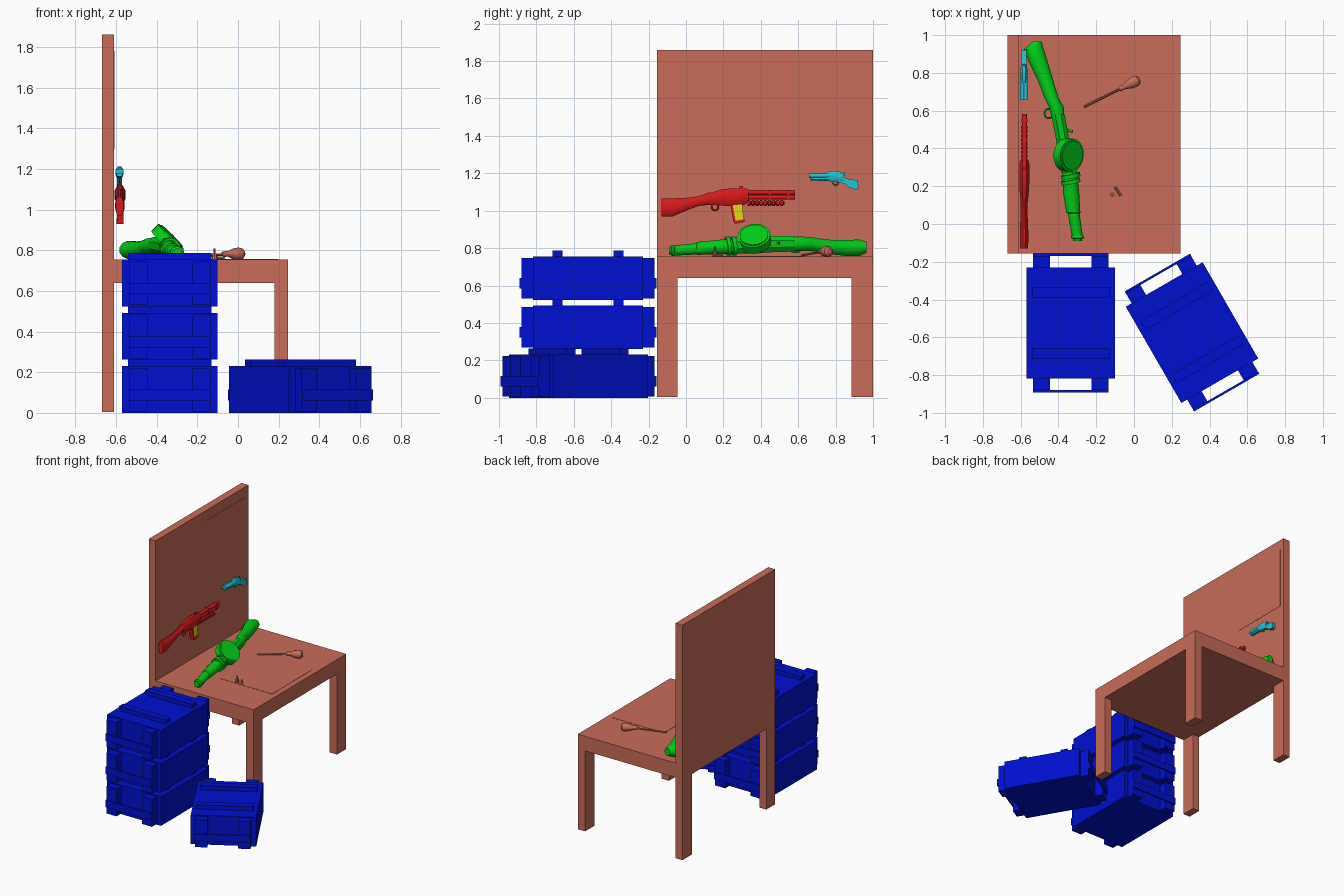
import bpy, bmesh, math
from mathutils import Vector, Matrix


def material(name, rgb):
    m = bpy.data.materials.new(name)
    m.diffuse_color = (*rgb, 1)
    return m


BRICK = material("brick", (0.58, 0.15, 0.1))
BLUE = material("blue", (0.0, 0.005, 0.62))
RED = material("red", (0.68, 0.01, 0.012))
GREEN = material("green", (0.0, 0.62, 0.01))
CYAN = material("cyan", (0.02, 0.55, 0.65))
YELLOW = material("yellow", (0.75, 0.7, 0.01))


def finish(name, bm, mat, smooth=False):
    bmesh.ops.recalc_face_normals(bm, faces=bm.faces)
    me = bpy.data.meshes.new(name)
    bm.to_mesh(me)
    bm.free()
    me.materials.append(mat)
    if smooth:
        for p in me.polygons:
            p.use_smooth = True
        me.set_sharp_from_angle(angle=math.radians(35))
    ob = bpy.data.objects.new(name, me)
    bpy.context.collection.objects.link(ob)
    return ob


def add_box(bm, x, y, z):
    """Box from (min, max) ranges."""
    m = Matrix.LocRotScale(Vector([(a + b) / 2 for a, b in (x, y, z)]), None,
                           Vector([b - a for a, b in (x, y, z)]))
    bmesh.ops.create_cube(bm, size=1, matrix=m)


def box(name, x, y, z, mat):
    bm = bmesh.new()
    add_box(bm, x, y, z)
    return finish(name, bm, mat)


def loft(name, sections, mat, n=12):
    """Rounded solid along y; each section is (y, x0, x1, z0, z1)."""
    bm = bmesh.new()
    rings = []
    k = 1 / math.cos(math.pi / n)
    for y, x0, x1, z0, z1 in sections:
        ring = []
        for i in range(n):
            a = (i + 0.5) * math.tau / n
            ring.append(bm.verts.new(((x0 + x1) / 2 + k * (x1 - x0) / 2 * math.cos(a), y,
                                      (z0 + z1) / 2 + k * (z1 - z0) / 2 * math.sin(a))))
        rings.append(ring)
    for r, s in zip(rings, rings[1:]):
        for i in range(n):
            j = (i + 1) % n
            bm.faces.new((r[i], r[j], s[j], s[i]))
    bm.faces.new(rings[0])
    bm.faces.new(rings[-1])
    return finish(name, bm, mat, True)


def prism(name, pts, x0, x1, mat):
    """Extrude a y-z outline from x0 to x1."""
    bm = bmesh.new()
    f = bm.faces.new([bm.verts.new((x0, y, z)) for y, z in pts])
    ext = bmesh.ops.extrude_face_region(bm, geom=[f])
    bmesh.ops.translate(bm, vec=(x1 - x0, 0, 0),
                        verts=[v for v in ext["geom"] if isinstance(v, bmesh.types.BMVert)])
    return finish(name, bm, mat)


def rod(name, a, b, r, mat, n=12):
    a, b = Vector(a), Vector(b)
    d = b - a
    bm = bmesh.new()
    m = Matrix.Translation((a + b) / 2) @ d.to_track_quat("Z", "Y").to_matrix().to_4x4()
    bmesh.ops.create_cone(bm, cap_ends=True, segments=n, radius1=r, radius2=r,
                          depth=d.length, matrix=m)
    return finish(name, bm, mat, True)


def guard(name, loc, r, t, mat, rot=(0, math.pi / 2, 0)):
    bpy.ops.mesh.primitive_torus_add(major_radius=r, minor_radius=t, major_segments=16,
                                     minor_segments=6, location=loc, rotation=rot)
    ob = bpy.context.object
    ob.name = name
    ob.data.materials.append(mat)


# Workbench
Y = (-0.155, 1.0)
box("tabletop", (-0.61, 0.245), Y, (0.64, 0.755), BRICK)
box("backboard", (-0.67, -0.61), Y, (0.64, 1.86), BRICK)
for i, x in enumerate([(-0.67, -0.61), (0.18, 0.245)]):
    for j, y in enumerate([(-0.155, -0.045), (0.885, 1.0)]):
        box(f"bench_leg_{i}{j}", x, y, (0.005, 0.64), BRICK)
box("wall_sheet", (-0.61, -0.608), (0.477, 0.965), (1.295, 1.78), BRICK)
box("table_sheet", (-0.25, 0.2), (0.14, 0.63), (0.755, 0.757), BRICK)


# Crates: body, lid battens, end posts and carrying bars
def crate(name, x, y, z, angle=0):
    bm = bmesh.new()
    add_box(bm, (-0.235, 0.235), (-0.294, 0.294), (0, 0.23))
    for s in (-1, 1):
        add_box(bm, (-0.205, 0.205), (s * 0.163 - 0.027, s * 0.163 + 0.027), (0.23, 0.263))
        for c in (-0.155, 0.155):
            add_box(bm, (c - 0.044, c + 0.044), sorted((s * 0.29, s * 0.355)), (0.006, 0.222))
        add_box(bm, (-0.2, 0.2), sorted((s * 0.355, s * 0.367)), (0.06, 0.115))
    ob = finish(name, bm, BLUE)
    ob.location = (x, y, z)
    ob.rotation_euler.z = angle


for i in range(3):
    crate(f"stacked_crate_{i}", -0.335, -0.524, 0.262 * i)
crate("loose_crate", 0.307, -0.575, 0, math.radians(30))

# Red shotgun on the board
loft("shotgun_stock", [(-0.13, -0.602, -0.562, 0.968, 1.066), (-0.07, -0.604, -0.558, 0.97, 1.066),
                       (0.02, -0.602, -0.562, 1.008, 1.07), (0.07, -0.6, -0.564, 1.026, 1.078),
                       (0.13, -0.6, -0.564, 1.032, 1.1)], RED)
loft("shotgun_receiver", [(0.12, -0.6, -0.562, 1.032, 1.09), (0.18, -0.606, -0.556, 1.028, 1.112),
                          (0.24, -0.607, -0.553, 1.024, 1.12), (0.31, -0.607, -0.553, 1.03, 1.12),
                          (0.335, -0.604, -0.558, 1.05, 1.115)], RED, 8)
rod("shotgun_barrel", (-0.58, 0.3, 1.098), (-0.58, 0.582, 1.098), 0.014, RED)
rod("shotgun_tube", (-0.58, 0.3, 1.072), (-0.58, 0.582, 1.072), 0.012, RED)
for y in (0.44, 0.54):
    box("barrel_band", (-0.596, -0.564), (y, y + 0.015), (1.06, 1.112), RED)
ridges = []
for i in range(9):
    y = 0.33 + i * 0.022
    ridges += [(y, -0.597, -0.563, 1.024, 1.056), (y + 0.012, -0.597, -0.563, 1.024, 1.056),
               (y + 0.014, -0.593, -0.567, 1.031, 1.052), (y + 0.02, -0.593, -0.567, 1.031, 1.052)]
loft("shotgun_foregrip", ridges, RED)
box("rear_sight", (-0.585, -0.575), (0.285, 0.305), (1.11, 1.133), RED)
prism("shotgun_magazine", [(0.245, 1.028), (0.3, 1.035), (0.31, 0.95), (0.26, 0.942)],
      -0.594, -0.566, YELLOW)
prism("magazine_base", [(0.258, 0.945), (0.312, 0.955), (0.312, 0.94), (0.26, 0.93)],
      -0.597, -0.563, RED)
prism("magazine_rib", [(0.238, 1.028), (0.25, 1.028), (0.266, 0.942), (0.254, 0.94)],
      -0.596, -0.564, RED)
guard("shotgun_trigger_guard", (-0.58, 0.155, 1.02), 0.018, 0.004, RED)

# Cyan pistol on the board
for i, x in enumerate((-0.591, -0.575)):
    rod(f"pistol_barrel_{i}", (x, 0.657, 1.188), (x, 0.79, 1.188), 0.012, CYAN)
loft("pistol_forend", [(0.665, -0.597, -0.569, 1.162, 1.182), (0.76, -0.6, -0.566, 1.158, 1.185)], CYAN, 8)
loft("pistol_frame", [(0.75, -0.6, -0.566, 1.16, 1.205), (0.78, -0.602, -0.564, 1.155, 1.212),
                      (0.82, -0.602, -0.564, 1.153, 1.21), (0.845, -0.598, -0.568, 1.148, 1.193)], CYAN, 8)
prism("pistol_grip", [(0.82, 1.195), (0.86, 1.172), (0.92, 1.162), (0.922, 1.118), (0.905, 1.112),
                      (0.87, 1.125), (0.85, 1.142), (0.815, 1.153)], -0.596, -0.57, CYAN)
prism("pistol_hammer", [(0.83, 1.19), (0.845, 1.21), (0.853, 1.205), (0.848, 1.185)], -0.586, -0.58, CYAN)
guard("pistol_trigger_guard", (-0.583, 0.8, 1.15), 0.014, 0.003, CYAN)

# Green long gun on the tabletop
loft("long_gun_stock", [(0.965, -0.535, -0.49, 0.775, 0.835), (0.925, -0.583, -0.477, 0.757, 0.846),
                        (0.86, -0.558, -0.457, 0.757, 0.843), (0.76, -0.51, -0.427, 0.77, 0.845),
                        (0.67, -0.475, -0.4, 0.785, 0.858), (0.62, -0.45, -0.372, 0.785, 0.862),
                        (0.56, -0.435, -0.37, 0.785, 0.86)], GREEN)
loft("long_gun_receiver", [(0.58, -0.438, -0.366, 0.782, 0.866), (0.46, -0.415, -0.345, 0.778, 0.866),
                           (0.36, -0.4, -0.315, 0.772, 0.862), (0.27, -0.385, -0.3, 0.77, 0.86)], GREEN, 8)
loft("long_gun_barrel", [(0.28, -0.38, -0.302, 0.77, 0.853), (0.16, -0.375, -0.29, 0.767, 0.843),
                         (0.06, -0.358, -0.284, 0.764, 0.833), (0.055, -0.35, -0.288, 0.766, 0.826),
                         (-0.06, -0.33, -0.272, 0.76, 0.815), (-0.065, -0.334, -0.266, 0.757, 0.818),
                         (-0.075, -0.333, -0.265, 0.757, 0.818), (-0.08, -0.322, -0.276, 0.765, 0.81),
                         (-0.09, -0.322, -0.276, 0.765, 0.81)], GREEN, 16)
for i, y in enumerate((0.255, 0.225)):
    rod(f"barrel_collar_{i}", (-0.337, y + 0.01, 0.812), (-0.333, y - 0.01, 0.81), 0.051, GREEN, 16)
N = Vector((0.7, -0.08, 0.7)).normalized()
C = Vector((-0.343, 0.365, 0.853))
rod("drum", C - N * 0.03, C + N * 0.02, 0.088, GREEN, 24)
rod("drum_cover", C + N * 0.02, C + N * 0.026, 0.076, GREEN, 24)
rod("bolt", (-0.37, 0.5, 0.82), (-0.325, 0.49, 0.835), 0.007, GREEN)
guard("long_gun_trigger_guard", (-0.452, 0.585, 0.79), 0.025, 0.005, GREEN, (0.0, 0.5, 0.2))

# Screwdriver
A, D = Vector((-0.265, 0.62, 0.762)), Vector((0.295, 0.147, 0)).normalized()
rod("screwdriver_shaft", A, A + D * 0.23 + Vector((0, 0, 0.018)), 0.006, BRICK, 8)
handle = loft("screwdriver_handle", [(y, -r, r, -r, r) for y, r in (
    (0, 0.01), (0.012, 0.014), (0.03, 0.013), (0.06, 0.026), (0.09, 0.03), (0.11, 0.025), (0.12, 0.012))],
    BRICK, 10)
handle.location = A + D * 0.21 + Vector((0, 0, 0.02))
handle.rotation_euler.z = math.atan2(D.y, D.x) - math.pi / 2

# Loose small parts
rod("small_part_upright", (-0.115, 0.155, 0.755), (-0.115, 0.155, 0.785), 0.013, BRICK, 8)
rod("small_part_lying", (-0.1, 0.195, 0.763), (-0.07, 0.15, 0.763), 0.007, BRICK, 8)
rod("small_pin", (-0.115, 0.155, 0.785), (-0.115, 0.155, 0.808), 0.005, BRICK, 8)
